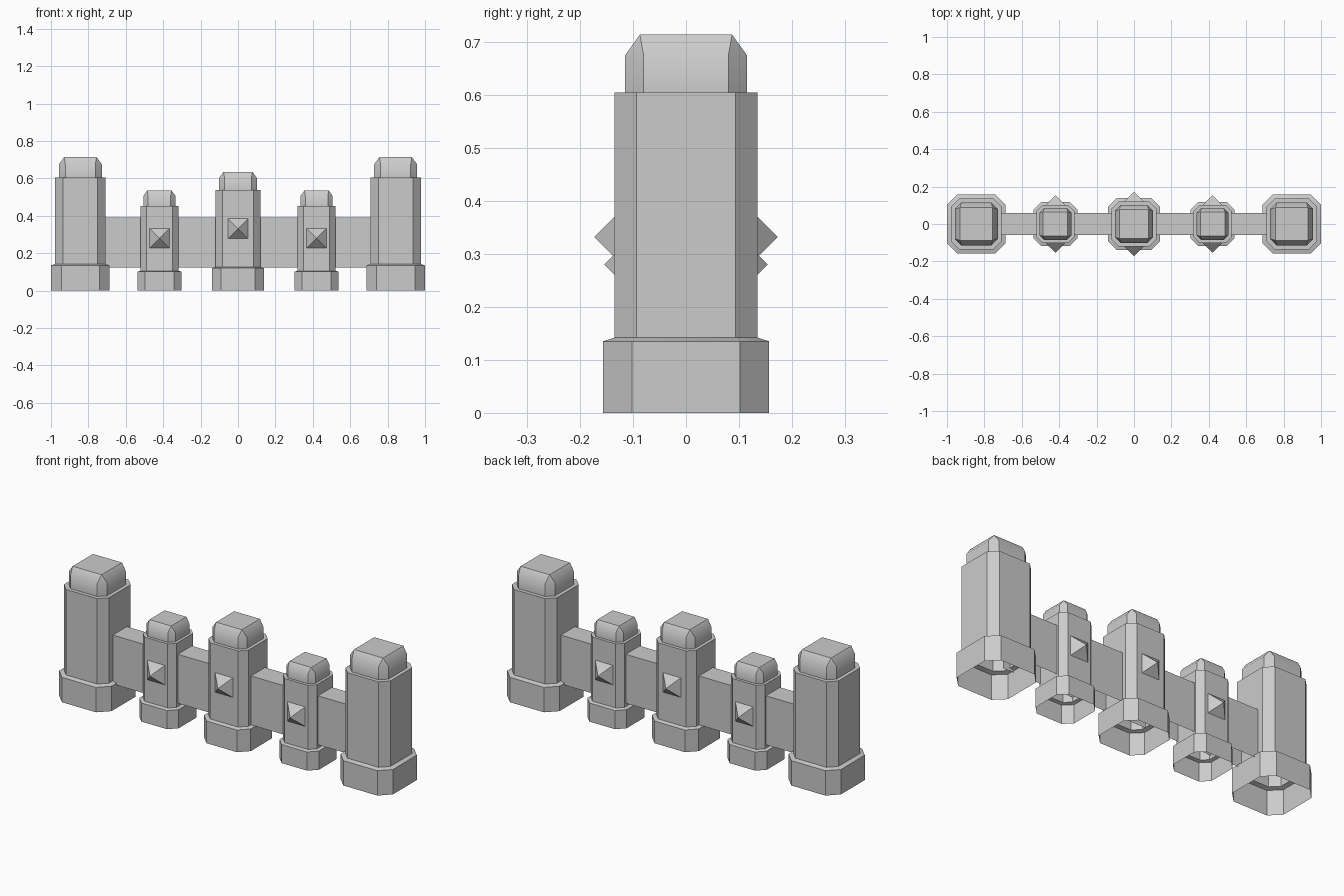
import bpy, bmesh, math

if "Cube" in bpy.data.objects:
    bpy.data.objects.remove(bpy.data.objects["Cube"])

grey = bpy.data.materials.new("light grey stone")
grey.diffuse_color = (0.6, 0.6, 0.6, 1)
grey.use_nodes = True
grey.node_tree.nodes["Principled BSDF"].inputs["Base Color"].default_value = grey.diffuse_color


def finish(name, bm, angle=None):
    bmesh.ops.remove_doubles(bm, verts=bm.verts, dist=1e-5)
    mesh = bpy.data.meshes.new(name)
    bm.to_mesh(mesh)
    bm.free()
    mesh.materials.append(grey)
    ob = bpy.data.objects.new(name, mesh)
    bpy.context.collection.objects.link(ob)
    if angle:
        bpy.ops.object.select_all(action='DESELECT')
        ob.select_set(True)
        bpy.context.view_layer.objects.active = ob
        bpy.ops.object.shade_smooth_by_angle(angle=math.radians(angle))
    return ob


# Profile of a full-size post: height, half width, corner cut
PROFILE = [(0, .157, .055), (.135, .157, .055), (.142, .135, .042),
           (.605, .135, .042), (.605, .115, .035), (.675, .115, .035),
           (.714, .087, 0)]


def post(name, cx, s):
    # Octagonal shell, open underneath, with a foot, shaft and bevelled cap
    bm = bmesh.new()
    rings = []
    for z, h, c in PROFILE:
        k = h - c
        pts = [(h, -k), (h, k), (k, h), (-k, h), (-h, k), (-h, -k), (-k, -h), (k, -h)]
        rings.append([bm.verts.new((cx + x * s, y * s, z * s)) for x, y in pts])
    for a, b in zip(rings, rings[1:]):
        for i in range(8):
            j = (i + 1) % 8
            bm.faces.new((a[i], a[j], b[j], b[i]))
    bm.faces.new(rings[-1])
    return finish(name, bm, 40)


def stud(name, cx, y, z, side, r=.053):
    # Four-sided pyramid stud on the front or back of a post
    bm = bmesh.new()
    base = [bm.verts.new((cx + dx * r, side * y, z + dz * r))
            for dx, dz in ((-1, -1), (1, -1), (1, 1), (-1, 1))]
    tip = bm.verts.new((cx, side * (y + r), z))
    for i in range(4):
        bm.faces.new((base[i], base[(i + 1) % 4], tip))
    bmesh.ops.recalc_face_normals(bm, faces=bm.faces)
    if bm.faces[:][0].normal.y * side < 0:
        bmesh.ops.reverse_faces(bm, faces=bm.faces)
    return finish(name, bm)


# Posts
for cx, label in ((-.843, "left"), (.843, "right")):
    post("end_post_" + label, cx, 1.0)
for cx, label in ((-.42, "left"), (.42, "right")):
    post("small_post_" + label, cx, .75)
post("middle_post", 0, .89)

# Pyramid studs on front and back
for side, face in ((-1, "front"), (1, "back")):
    stud("middle_stud_" + face, 0, .12, .332, side)
    for cx, label in ((-.42, "left"), (.42, "right")):
        stud("small_stud_%s_%s" % (label, face), cx, .101, .28, side)

# Connecting wall running through the posts, open underneath like them
bm = bmesh.new()
bmesh.ops.create_cube(bm, size=1)
for v in bm.verts:
    v.co = (v.co.x * 1.5, v.co.y * .12, .2575 + v.co.z * .265)
bm.normal_update()
bmesh.ops.delete(bm, geom=[f for f in bm.faces if f.normal.z < -.5 or abs(f.normal.x) > .5],
                 context='FACES')
finish("connecting_wall", bm)
